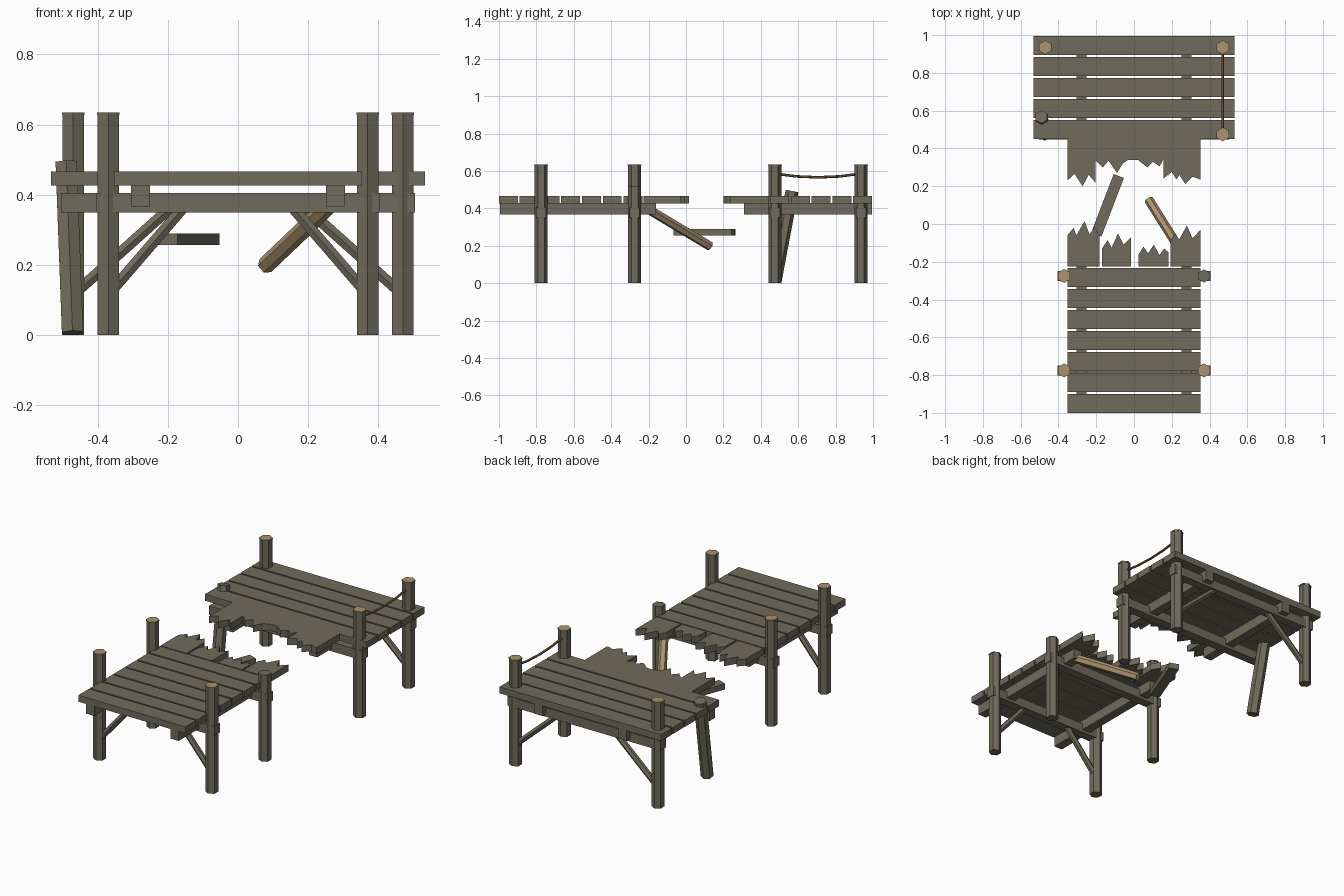
import bpy, bmesh, math
from mathutils import Vector, Matrix

cube = bpy.data.objects.get("Cube")
if cube:
    bpy.data.objects.remove(cube)


def material(name, rgb):
    m = bpy.data.materials.new(name)
    m.use_nodes = True
    m.diffuse_color = (*rgb, 1)
    m.node_tree.nodes["Principled BSDF"].inputs["Base Color"].default_value = (*rgb, 1)
    return m


WOOD = material("weathered wood", (0.160, 0.148, 0.105))
FRESH = material("fresh cut wood", (0.41, 0.29, 0.155))
ROPE = material("rope brown", (0.20, 0.115, 0.05))


def finish(name, bm, *mats):
    bmesh.ops.recalc_face_normals(bm, faces=bm.faces)
    mesh = bpy.data.meshes.new(name)
    bm.to_mesh(mesh)
    bm.free()
    for m in mats:
        mesh.materials.append(m)
    ob = bpy.data.objects.new(name, mesh)
    bpy.context.collection.objects.link(ob)
    return ob


def box(name, x, y, z, mat=WOOD, turn=0):
    """Box from (min, max) ranges, turned about its own centre."""
    bm = bmesh.new()
    bmesh.ops.create_cube(bm, size=1)
    for v in bm.verts:
        v.co = Vector([c * (r[1] - r[0]) for c, r in zip(v.co, (x, y, z))])
    bm.transform(Matrix.Translation([sum(r) / 2 for r in (x, y, z)])
                 @ Matrix.Rotation(turn, 4, 'Z'))
    return finish(name, bm, mat)


def pole(name, a, b, radius, *mats):
    """Six-sided pole; a second material goes on its top face."""
    a, b = Vector(a), Vector(b)
    d = b - a
    bm = bmesh.new()
    bmesh.ops.create_cone(bm, cap_ends=True, segments=6, radius1=radius,
                          radius2=radius, depth=d.length)
    # turn so that a corner points along y
    corner = max(bm.verts, key=lambda v: v.co.y).co
    if abs(corner.x) > radius * 0.1:
        bm.transform(Matrix.Rotation(math.pi / 6, 4, 'Z'))
    if len(mats) > 1:
        max(bm.faces, key=lambda f: f.calc_center_median().z).material_index = 1
    tilt = Vector((0, 0, 1)).rotation_difference(d).to_matrix().to_4x4()
    bm.transform(Matrix.Translation((a + b) / 2) @ tilt)
    return finish(name, bm, *mats)


def board(name, outline):
    """Flat outline thickened to deck boards."""
    bm = bmesh.new()
    face = bm.faces.new([bm.verts.new((x, y, DECK[0])) for x, y in outline])
    ext = bmesh.ops.extrude_face_region(bm, geom=[face])["geom"]
    up = [v for v in ext if isinstance(v, bmesh.types.BMVert)]
    bmesh.ops.translate(bm, verts=up, vec=(0, 0, DECK[1] - DECK[0]))
    return finish(name, bm, WOOD)


DECK = (0.427, 0.466)
PITCH, GAP = 0.111, 0.01


def section(label, half, start, count, frames, post_x, beam_y):
    # deck planks
    for i in range(count):
        y = start + i * PITCH
        box(f"{label}_plank_{i + 1}", (-half, half), (y, y + PITCH - GAP), DECK)
    for side, s in (("left", 1), ("right", -1)):
        # long beams under the planks
        box(f"{label}_{side}_long_beam", (s * 0.278 - 0.027, s * 0.278 + 0.027),
            beam_y, (0.367, 0.428))
    # cross beams between the posts
    for i, y in enumerate(frames):
        w = post_x + 0.035
        box(f"{label}_cross_beam_{i + 1}", (-w, w), (y - 0.027, y + 0.027), (0.35, 0.405))


section("front", 0.353, -1.0, 7, (-0.775, -0.275), 0.37, (-0.995, -0.16))
section("back", 0.533, 0.45, 5, (0.475, 0.935), 0.47, (0.31, 0.995))

# whole posts with fresh tops
for name, x, y in (("front_left_post", 0.37, -0.775), ("front_right_post", -0.37, -0.775),
                   ("middle_right_post", -0.37, -0.275), ("rear_middle_left_post", 0.47, 0.475),
                   ("back_left_post", 0.47, 0.935), ("back_right_post", -0.47, 0.935)):
    pole(name, (x, y, 0), (x, y, 0.63), 0.035, WOOD)
    pole(name + "_cap", (x, y, 0.628), (x, y, 0.635), 0.037, WOOD, FRESH)

# snapped and leaning posts
pole("short_post", (0.37, -0.275, 0), (0.37, -0.275, 0.517), 0.035, WOOD)
pole("leaning_post", (-0.472, 0.475, 0.006), (-0.49, 0.567, 0.492), 0.035, WOOD)

# diagonal braces on the outer frames
for side, s in (("left", 1), ("right", -1)):
    pole(f"front_{side}_brace", (s * 0.37, -0.775, 0.115), (s * 0.15, -0.775, 0.37), 0.018, WOOD)
    pole(f"back_{side}_brace", (s * 0.47, 0.935, 0.115), (s * 0.19, 0.935, 0.365), 0.018, WOOD)

# splintered board ends: edges from -x to +x, and the y where each joins the deck
front_splinters = [
    [(-0.353, -0.06), (-0.32, -0.02), (-0.305, -0.06), (-0.262, 0.015),
     (-0.235, -0.055), (-0.21, -0.015), (-0.182, -0.06)],
    [(-0.17, -0.13), (-0.14, -0.085), (-0.118, -0.125), (-0.085, -0.05),
     (-0.055, -0.11), (-0.015, -0.07)],
    [(0.025, -0.16), (0.05, -0.12), (0.075, -0.155), (0.105, -0.11),
     (0.135, -0.165), (0.16, -0.13), (0.183, -0.15)],
    [(0.193, -0.09), (0.215, -0.05), (0.24, -0.08), (0.28, -0.008),
     (0.31, -0.075), (0.353, -0.03)],
]
back_splinters = [
    [(-0.353, 0.23), (-0.315, 0.265), (-0.272, 0.2), (-0.24, 0.26), (-0.205, 0.22)],
    [(-0.205, 0.34), (-0.165, 0.3), (-0.135, 0.335), (-0.09, 0.27), (-0.06, 0.32), (-0.03, 0.34)],
    [(-0.03, 0.34), (0.02, 0.34), (0.07, 0.3), (0.1, 0.33), (0.135, 0.305), (0.155, 0.34)],
    [(0.155, 0.24), (0.2, 0.275), (0.225, 0.235), (0.24, 0.26), (0.272, 0.212),
     (0.31, 0.25), (0.353, 0.235)],
]
for label, root, pieces in (("front", -0.226, front_splinters), ("back", 0.452, back_splinters)):
    for i, edge in enumerate(pieces):
        board(f"{label}_splintered_board_{i + 1}",
              [(edge[0][0], root)] + edge + [(edge[-1][0], root)])

# fallen plank and hanging broken beam in the gap
box("fallen_plank", (-0.306, 0.026), (0.07, 0.128), (0.256, 0.29), WOOD, math.radians(69))
pole("hanging_beam", (0.275, -0.185, 0.385), (0.078, 0.128, 0.198), 0.025, FRESH)

# sagging rope between the left rear posts
rope = [(0.47, 0.475 + 0.46 * t, 0.586 - 0.02 * (1 - (2 * t - 1) ** 2))
        for t in (0, 0.25, 0.5, 0.75, 1)]
for i, (a, b) in enumerate(zip(rope, rope[1:])):
    pole(f"rope_part_{i + 1}", a, b, 0.007, ROPE)
